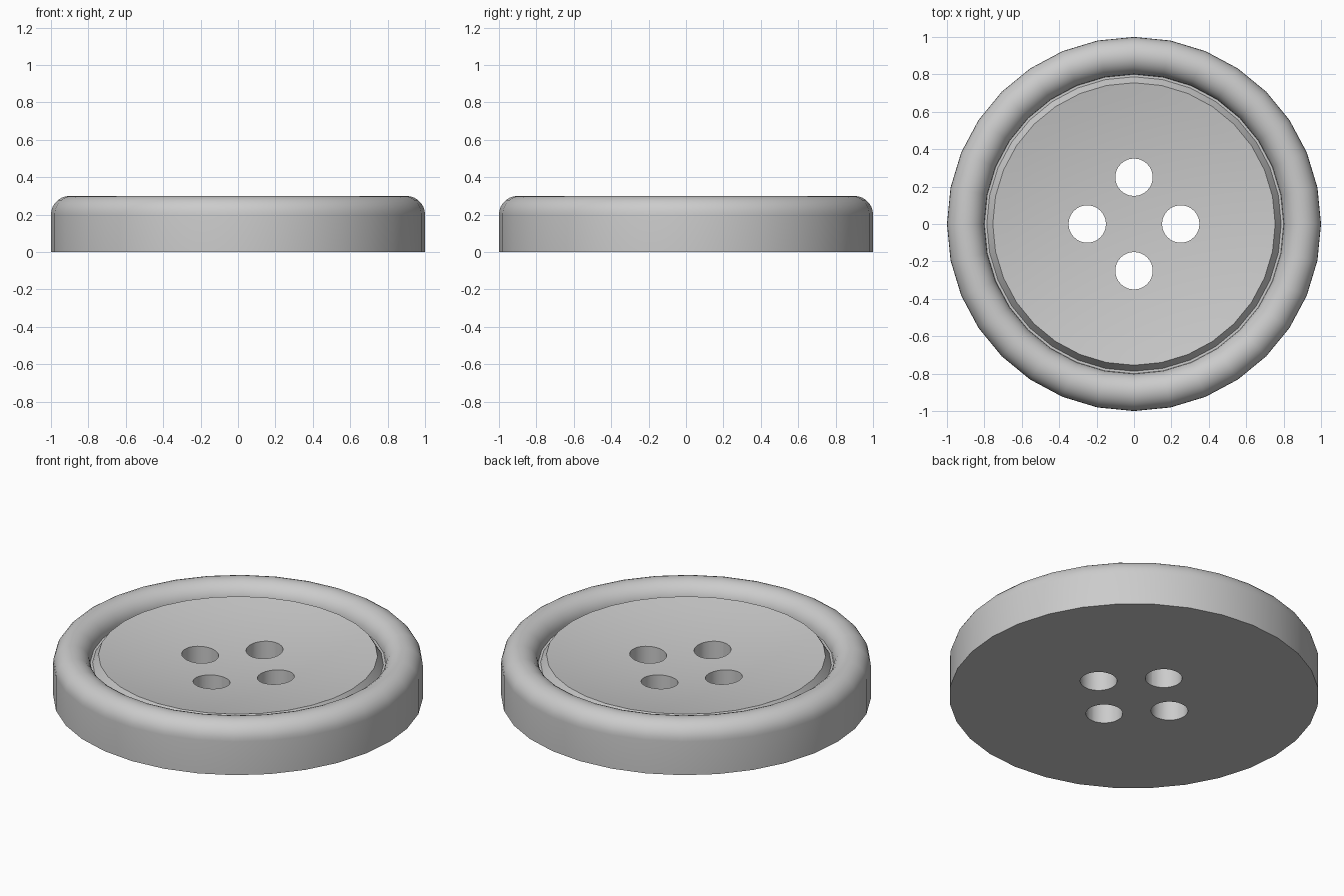
import bpy, bmesh
from math import cos, sin, pi, tau

cube = bpy.data.objects.get("Cube")
if cube:
    bpy.data.objects.remove(cube, do_unlink=True)

SIDES = 32
RIM_R, RIM_MID, RIM_Z = 0.1, 0.9, 0.2      # rounded rim
DISH_R, DISH_Z, DISH_DEPTH = 0.755, 0.25, 0.073

grey = bpy.data.materials.new("light_grey")
grey.use_nodes = True
colour = (0.6, 0.6, 0.6, 1)
grey.diffuse_color = colour
grey.node_tree.nodes["Principled BSDF"].inputs["Base Color"].default_value = colour


def add_object(name, bm):
    mesh = bpy.data.meshes.new(name)
    bm.to_mesh(mesh)
    bm.free()
    mesh.materials.append(grey)
    obj = bpy.data.objects.new(name, mesh)
    bpy.context.collection.objects.link(obj)
    return obj


# Half section: base, outer wall, rounded rim, groove, bevel, concave dish
profile = [(0, 0), (1, 0)]
steps = 14
for i in range(steps + 1):
    a = pi * i / steps
    profile.append((RIM_MID + RIM_R * cos(a), RIM_Z + RIM_R * sin(a)))
profile.append((0.787, RIM_Z))
rings = 10
for i in range(rings, -1, -1):
    t = i / rings
    profile.append((DISH_R * t, DISH_Z - DISH_DEPTH * (1 - t * t)))

# Button body turned around the z axis
bm = bmesh.new()
verts = [bm.verts.new((r, 0, z)) for r, z in profile]
edges = [bm.edges.new(pair) for pair in zip(verts, verts[1:])]
bmesh.ops.spin(bm, geom=verts + edges, cent=(0, 0, 0), axis=(0, 0, 1),
               angle=tau, steps=SIDES)
bmesh.ops.remove_doubles(bm, verts=bm.verts, dist=0.0005)
bmesh.ops.recalc_face_normals(bm, faces=bm.faces)
button = add_object("button_body", bm)

# Four thread holes
bm = bmesh.new()
for k in range(4):
    a = k * pi / 2
    hole = bmesh.ops.create_cone(bm, cap_ends=True, segments=SIDES,
                                 radius1=0.1, radius2=0.1, depth=1)
    bmesh.ops.translate(bm, verts=hole["verts"],
                        vec=(0.25 * cos(a), 0.25 * sin(a), 0.1))
cutter = add_object("hole_cutter", bm)
cutter.hide_render = True

cut = button.modifiers.new("thread_holes", "BOOLEAN")
cut.operation = "DIFFERENCE"
cut.solver = "EXACT"
cut.object = cutter

bpy.ops.object.select_all(action="DESELECT")
button.select_set(True)
bpy.context.view_layer.objects.active = button
bpy.ops.object.modifier_apply(modifier=cut.name)
bpy.data.objects.remove(cutter, do_unlink=True)
bpy.ops.object.shade_smooth_by_angle(angle=pi / 6)
